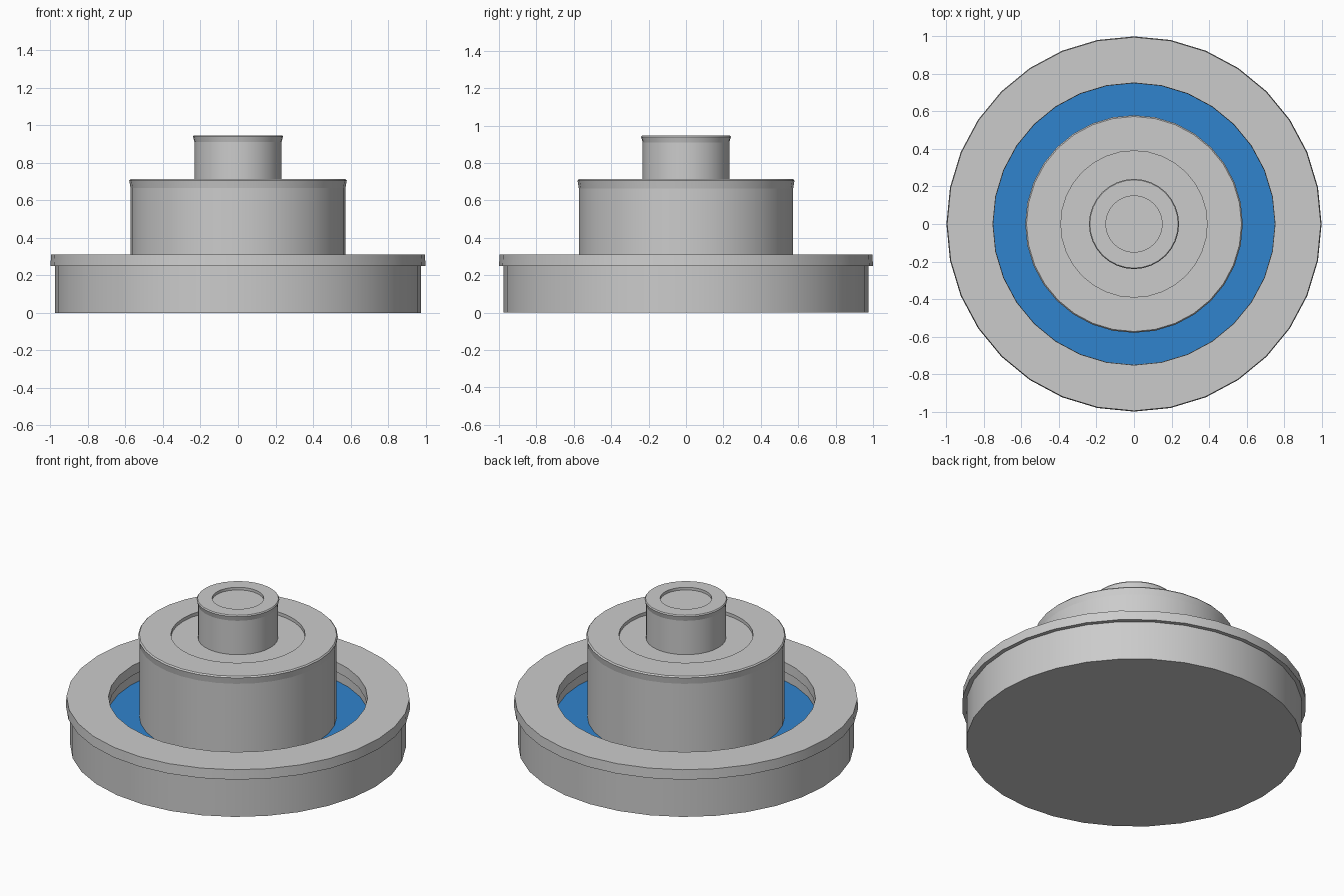
import bpy, bmesh, math

if "Cube" in bpy.data.objects:
    bpy.data.objects.remove(bpy.data.objects["Cube"])

SIDES = 32


def lathe(name, profile, closed=False, color=None):
    """Revolve (radius, z) points round the z axis; closed joins last to first."""
    bm = bmesh.new()
    rings = []
    for r, z in profile:
        if r == 0:
            rings.append([bm.verts.new((0, 0, z))] * SIDES)
        else:
            rings.append([bm.verts.new((r * math.cos(2 * math.pi * i / SIDES),
                                        r * math.sin(2 * math.pi * i / SIDES), z))
                          for i in range(SIDES)])
    pairs = list(zip(rings, rings[1:]))
    if closed:
        pairs.append((rings[-1], rings[0]))
    for a, b in pairs:
        for i in range(SIDES):
            j = (i + 1) % SIDES
            bm.faces.new(list(dict.fromkeys((a[i], a[j], b[j], b[i]))))
    if color is None:
        bmesh.ops.recalc_face_normals(bm, faces=bm.faces)
    mesh = bpy.data.meshes.new(name)
    bm.to_mesh(mesh)
    bm.free()
    obj = bpy.data.objects.new(name, mesh)
    bpy.context.collection.objects.link(obj)
    if color:
        mat = bpy.data.materials.new(name)
        mat.diffuse_color = color
        mat.use_nodes = True
        mat.node_tree.nodes["Principled BSDF"].inputs["Base Color"].default_value = mat.diffuse_color
        mesh.materials.append(mat)
    bpy.ops.object.select_all(action='DESELECT')
    obj.select_set(True)
    bpy.context.view_layer.objects.active = obj
    bpy.ops.object.shade_smooth_by_angle(angle=math.radians(30))
    return obj


# Basin: solid floor with an upright wall, and an overhanging rim
lathe("basin", [(0, 0), (0.975, 0), (0.975, 0.25), (0.76, 0.25), (0.76, 0.15), (0, 0.15)])
lathe("basin_rim", [(0.75, 0.25), (1.0, 0.25), (0.996, 0.312), (0.752, 0.312)], closed=True)

# Water ring round the column
lathe("water", [(0.76, 0.187), (0.57, 0.187)], color=(0.03, 0.23, 0.61, 1))

# Wide middle column with a flared rim round a shallow dish
lathe("middle_column", [(0, 0.15), (0.573, 0.15), (0.573, 0.665), (0.39, 0.665),
                        (0.39, 0.693), (0, 0.693)])
lathe("middle_rim", [(0.39, 0.665), (0.573, 0.665), (0.58, 0.706), (0.573, 0.714),
                     (0.39, 0.714)], closed=True)

# Narrow top column with the same kind of rim and dish
lathe("top_column", [(0, 0.693), (0.232, 0.693), (0.232, 0.91), (0.15, 0.91),
                     (0.15, 0.93), (0, 0.93)])
lathe("top_rim", [(0.15, 0.91), (0.232, 0.91), (0.24, 0.94), (0.235, 0.947),
                  (0.15, 0.947)], closed=True)
